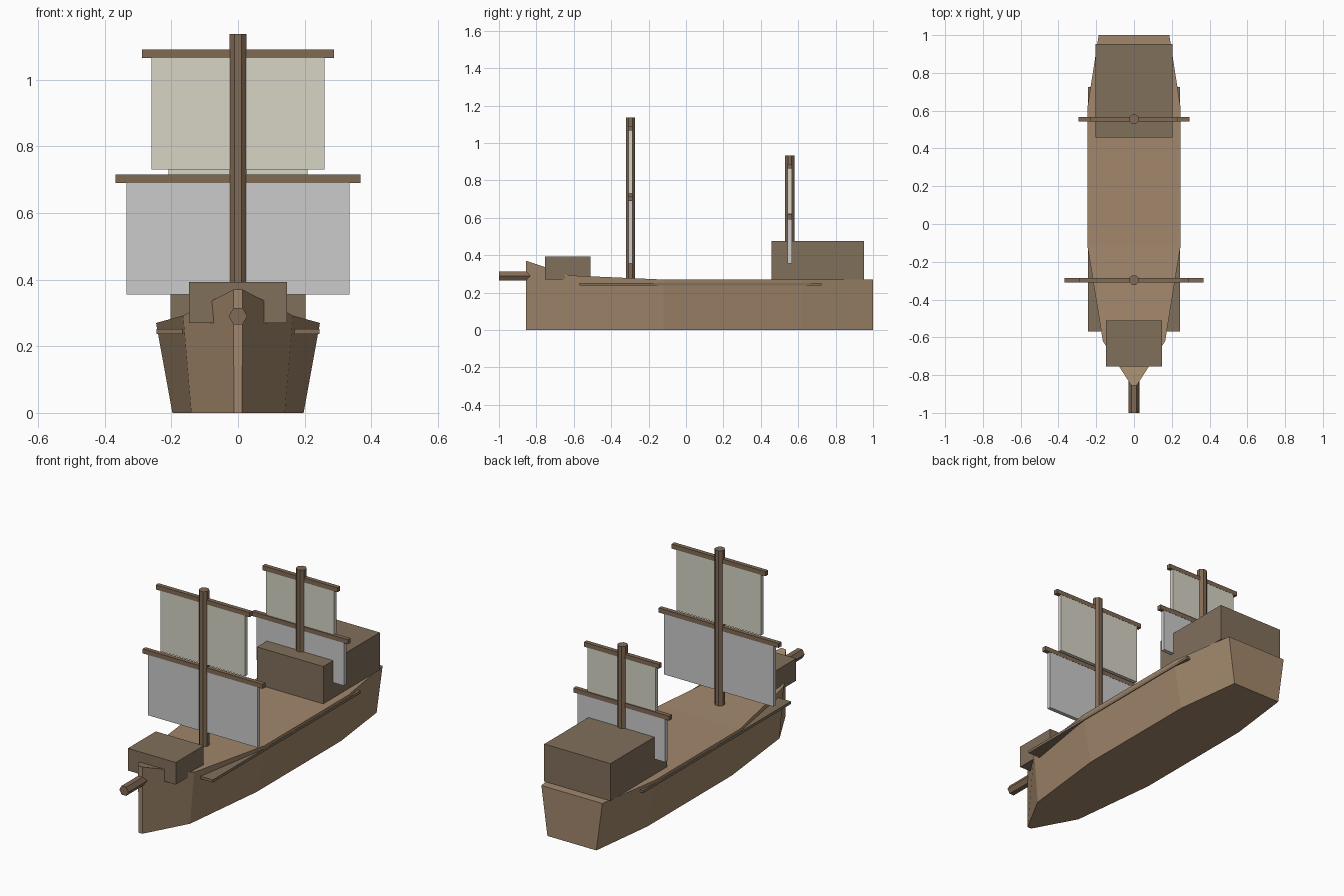
import bpy, bmesh, math

if "Cube" in bpy.data.objects:
    bpy.data.objects.remove(bpy.data.objects["Cube"])

def material(name, rgb):
    m = bpy.data.materials.new(name)
    m.diffuse_color = (*rgb, 1)
    m.use_nodes = True
    m.node_tree.nodes["Principled BSDF"].inputs["Base Color"].default_value = m.diffuse_color
    return m

HULL = material("hull_wood", (0.36, 0.245, 0.15))
DARK = material("dark_wood", (0.22, 0.16, 0.105))
SPAR = material("spar_wood", (0.22, 0.145, 0.09))
CREAM = material("cream_cloth", (0.68, 0.66, 0.56))

def finish(bm, name, mat):
    bmesh.ops.recalc_face_normals(bm, faces=bm.faces)
    me = bpy.data.meshes.new(name)
    bm.to_mesh(me)
    bm.free()
    ob = bpy.data.objects.new(name, me)
    bpy.context.collection.objects.link(ob)
    if mat:
        me.materials.append(mat)
    return ob

def box(name, hx, y0, y1, z0, z1, mat=None):
    bm = bmesh.new()
    bmesh.ops.create_cube(bm, size=1)
    for v in bm.verts:
        v.co.x *= 2 * hx
        v.co.y = y1 if v.co.y > 0 else y0
        v.co.z = z1 if v.co.z > 0 else z0
    return finish(bm, name, mat)

def pole(name, sides, radius, length, loc, rot, mat):
    bm = bmesh.new()
    bmesh.ops.create_cone(bm, cap_ends=True, segments=sides,
                          radius1=radius, radius2=radius, depth=length)
    ob = finish(bm, name, mat)
    ob.location, ob.rotation_euler = loc, rot
    return ob

# Hull lofted through stations: y, bottom half width, top half width, deck height
stations = [(-0.855, 0.012, 0.014, 0.37), (-0.62, 0.14, 0.165, 0.292),
            (-0.12, 0.197, 0.246, 0.27), (0.62, 0.197, 0.246, 0.27),
            (1.0, 0.15, 0.187, 0.27)]
bm = bmesh.new()
rings = [[bm.verts.new(p) for p in ((-b, y, 0), (b, y, 0), (t, y, z), (-t, y, z))]
         for y, b, t, z in stations]
for a, c in zip(rings, rings[1:]):
    for i in range(4):
        j = (i + 1) % 4
        bm.faces.new((a[i], a[j], c[j], c[i]))
bm.faces.new(rings[0])
bm.faces.new(rings[-1])
finish(bm, "hull", HULL)

# Side rails, one plank passing through the hull
box("side_rails", 0.244, -0.57, 0.725, 0.237, 0.252, DARK)

# Raised decks and bowsprit
box("forecastle", 0.147, -0.755, -0.51, 0.27, 0.393, DARK)
box("aftercastle", 0.203, 0.457, 0.952, 0.27, 0.477, DARK)
pole("bowsprit", 6, 0.028, 0.18, (0, -0.91, 0.29), (math.pi / 2, 0, math.pi / 2 * 0), SPAR)
bs = bpy.data.objects["bowsprit"]
for v in bs.data.vertices:  # turn the hexagon so its points face sideways
    x, y = v.co.x, v.co.y
    a = math.pi / 6
    v.co.x, v.co.y = x * math.cos(a) - y * math.sin(a), x * math.sin(a) + y * math.cos(a)

# Masts with yards and sails: sail rows are yard half width, yard bottom, sail half width, sail bottom, cloth
masts = [("main", -0.297, 1.137,
          [("lower", 0.368, 0.69, 0.335, 0.355, None),
           ("upper", 0.288, 1.066, 0.26, 0.73, CREAM)]),
         ("mizzen", 0.555, 0.932,
          [("lower", 0.294, 0.592, 0.268, 0.355, None),
           ("upper", 0.23, 0.863, 0.208, 0.62, CREAM)])]
for name, y, top, rows in masts:
    pole(name + "_mast", 8, 0.027, top - 0.265, (0, y, (top + 0.265) / 2),
         (0, 0, math.pi / 8), SPAR)
    for level, yw, yz, sw, sz, cloth in rows:
        box(f"{name}_{level}_yard", yw, y - 0.012, y + 0.012, yz, yz + 0.025, SPAR)
        box(f"{name}_{level}_sail", sw, y - 0.011, y + 0.011, sz, yz + 0.01, cloth)
